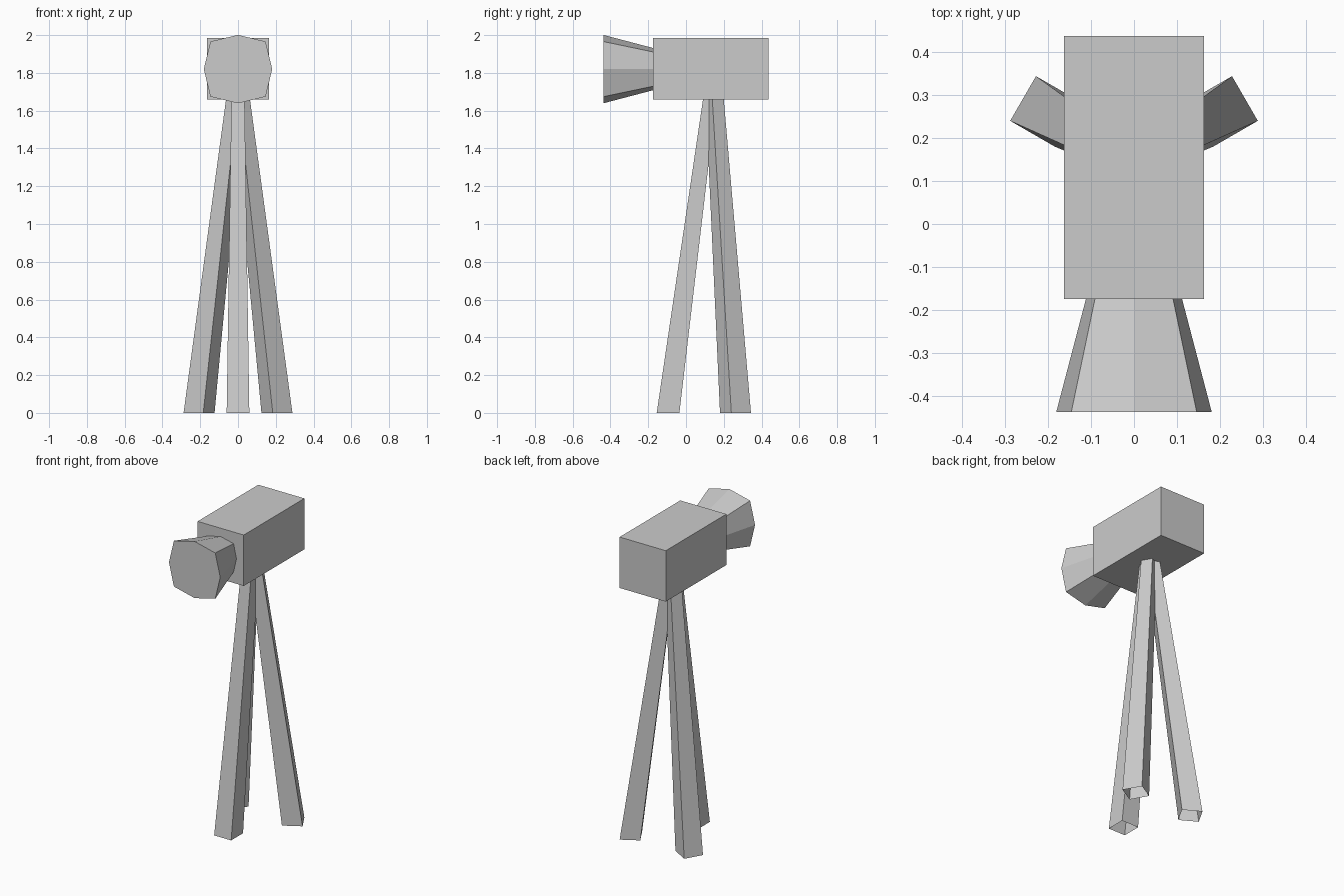
import bpy, bmesh
from math import radians
from mathutils import Matrix, Vector

if "Cube" in bpy.data.objects:
    bpy.data.objects.remove(bpy.data.objects["Cube"])


def loft(name, ring_a, ring_b, cap_a=False, cap_b=False):
    """Join two matching rings of points, with optional end caps."""
    bm = bmesh.new()
    a = [bm.verts.new(p) for p in ring_a]
    b = [bm.verts.new(p) for p in ring_b]
    n = len(a)
    for i in range(n):
        j = (i + 1) % n
        bm.faces.new((a[i], a[j], b[j], b[i]))
    if cap_a:
        bm.faces.new(a[::-1])
    if cap_b:
        bm.faces.new(b)
    mesh = bpy.data.meshes.new(name)
    bm.to_mesh(mesh)
    bm.free()
    obj = bpy.data.objects.new(name, mesh)
    bpy.context.collection.objects.link(obj)
    return obj


def rect(x0, x1, y0, y1, z):
    return [Vector(p) for p in ((x0, y0, z), (x1, y0, z), (x1, y1, z), (x0, y1, z))]


# Camera body
loft("camera_body", rect(-0.163, 0.163, -0.175, 0.437, 1.66),
     rect(-0.163, 0.163, -0.175, 0.437, 1.985), True, True)


# Flared lens hood: squarish octagon, closed at the front
def octagon(r, d, y, zc=1.82):
    pts = ((r, 0), (d, d), (0, r), (-d, d), (-r, 0), (-d, -d), (0, -r), (d, -d))
    return [Vector((x, y, zc + z)) for x, z in pts]


loft("lens_hood", octagon(0.112, 0.091, -0.175), octagon(0.181, 0.146, -0.438),
     cap_b=True)

# Three tapered tripod legs with open feet, spaced evenly around a hub
hub = Matrix.Translation((0, 0.143, 0))
for name, angle in (("front_leg", 0), ("right_leg", 120), ("left_leg", 240)):
    m = hub @ Matrix.Rotation(radians(angle), 4, 'Z')
    foot = [m @ p for p in rect(-0.06, 0.06, -0.298, -0.178, 0)]
    top = [m @ p for p in rect(-0.035, 0.035, -0.053, 0.017, 1.66)]
    loft(name, foot, top)
